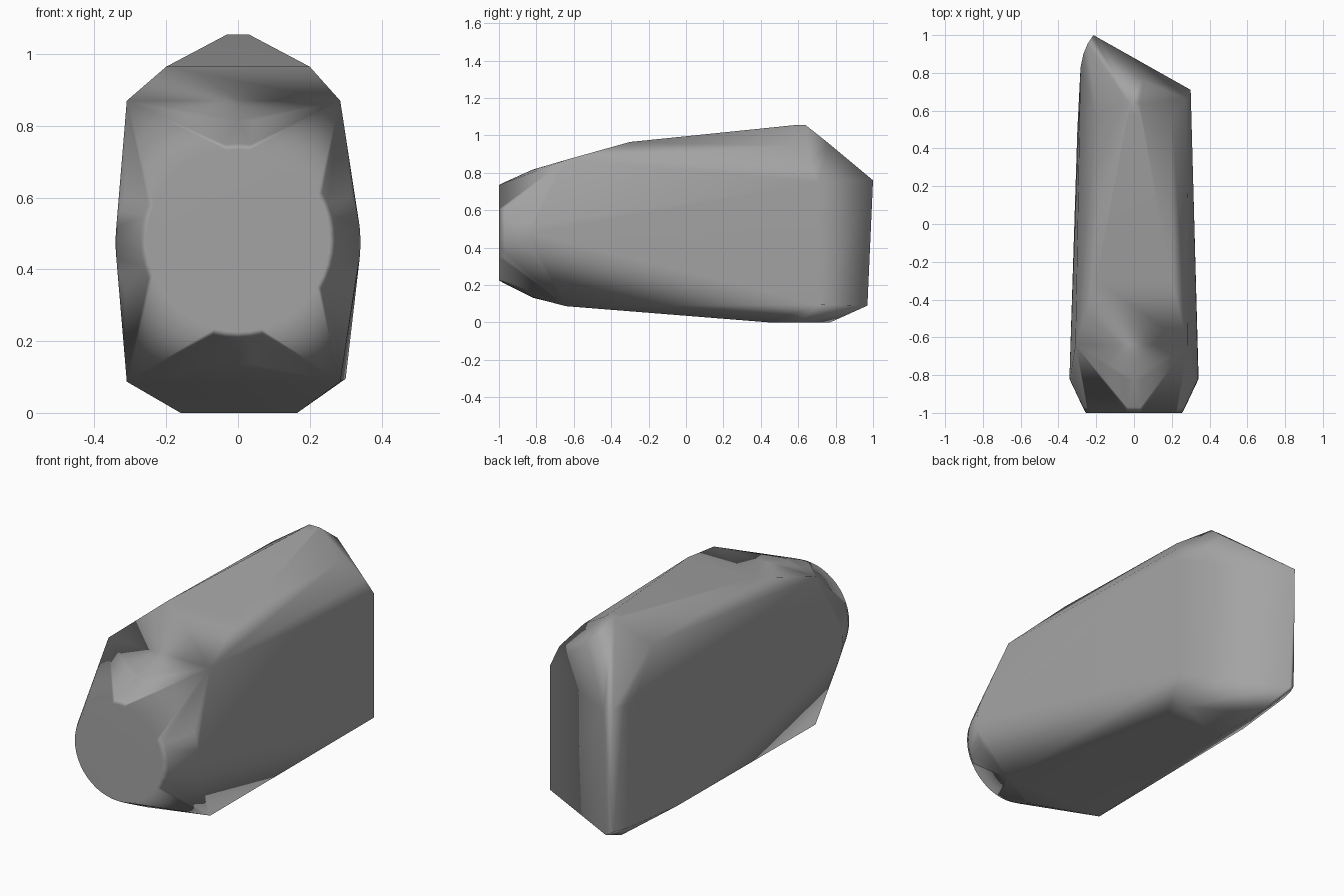
import bpy, bmesh, math

if "Cube" in bpy.data.objects:
    bpy.data.objects.remove(bpy.data.objects["Cube"])

bm = bmesh.new()


def ring(y, z, r, n=48):
    """Circle of hull points facing the front."""
    for i in range(n):
        a = 2 * math.pi * i / n
        bm.verts.new((r * math.cos(a), y, z + r * math.sin(a)))


def points(*pts):
    for p in pts:
        bm.verts.new(p)


# round nose: flat disc and the wider ring behind it
ring(-1.0, 0.48, 0.255)
ring(-0.97, 0.479, 0.271)
ring(-0.82, 0.475, 0.342)

# body corners just behind the nose
for x in (-0.31, 0.285):
    points((x, -0.64, 0.087), (x, -0.64, 0.87))

# roof shoulders and ridge
for s in (-1, 1):
    points((0.2 * s, -0.3, 0.965), (0.03 * s, 0.58, 1.055), (0.03 * s, 0.64, 1.055))
    points((0.2 * s, 0.57, 0.945), (0.05 * s, 0.76, 0.96))
points((0.28, 0.66, 0.84))

# flat base
for x in (-0.16, 0.165):
    points((x, 0.45, 0), (x, 0.77 if x < 0 else 0.6, 0))
points((0.285, 0.45, 0.085), (-0.3, 0.5, 0.09))

# slanted back: right vertical edge, rounded left edge
points((0.3, 0.71, 0.095), (0.3, 0.71, 0.75))
for x, y in ((-0.283, 0.83), (-0.268, 0.9), (-0.245, 0.955)):
    points((x, y, 0.11), (x, y, 0.76))
points((-0.21, 0.97, 0.09), (-0.215, 1.0, 0.76))

# skin the points and drop those left inside
bmesh.ops.convex_hull(bm, input=bm.verts[:])
bmesh.ops.delete(bm, geom=[v for v in bm.verts if not v.link_faces], context='VERTS')
bmesh.ops.dissolve_limit(bm, angle_limit=math.radians(0.5), verts=bm.verts[:], edges=bm.edges[:])
bmesh.ops.recalc_face_normals(bm, faces=bm.faces[:])

mesh = bpy.data.meshes.new("faceted_body")
bm.to_mesh(mesh)
bm.free()
body = bpy.data.objects.new("faceted_body", mesh)
bpy.context.collection.objects.link(body)

# dark grey surface, smooth throughout, with the large faces kept flat
grey = bpy.data.materials.new("dark_grey")
grey.diffuse_color = (0.37, 0.37, 0.37, 1)
grey.use_nodes = True
grey.node_tree.nodes["Principled BSDF"].inputs["Base Color"].default_value = grey.diffuse_color
mesh.materials.append(grey)
mesh.shade_smooth()
flat = body.modifiers.new("keep_large_faces_flat", 'WEIGHTED_NORMAL')
flat.weight = 60
